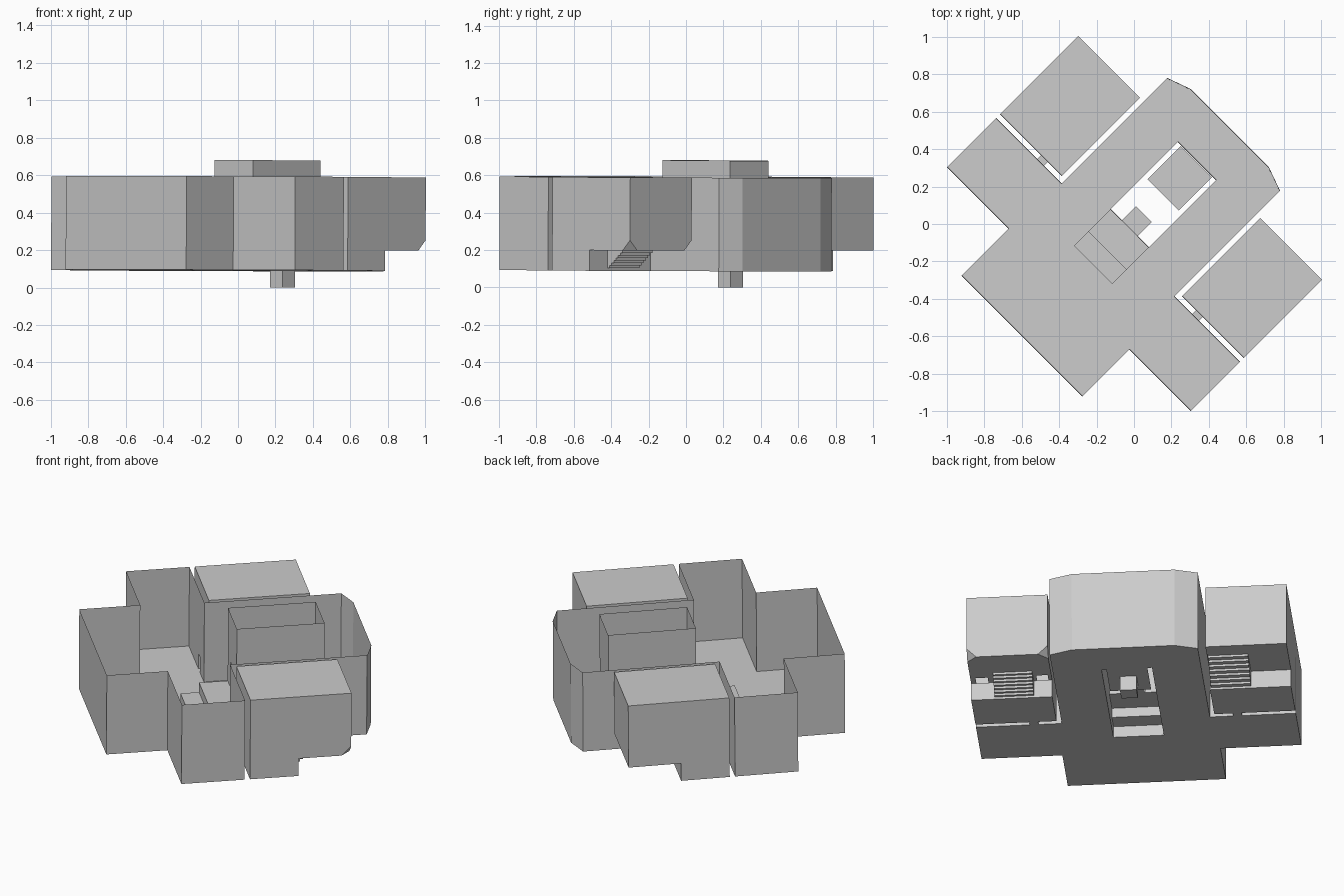
import bpy, bmesh, math
from mathutils import Matrix, Vector

cube = bpy.data.objects.get("Cube")
if cube:
    bpy.data.objects.remove(cube, do_unlink=True)

grey = bpy.data.materials.new("plain_grey")
grey.use_nodes = True
GREY = (0.6, 0.6, 0.6, 1)
grey.diffuse_color = GREY
grey.node_tree.nodes["Principled BSDF"].inputs["Base Color"].default_value = GREY

# Main levels; parts are laid out square, then the whole plan is turned
FLOOR, LANDING, ROOF, TOWER_TOP = 0.09, 0.2, 0.59, 0.68
WING_U, POD_U, POD_END, LOW_END = -0.124, -0.093, 0.495, 0.19
POD_IN, POD_OUT = 0.454, 0.92
DOOR = (0.56, 0.61, FLOOR, 0.185)
TURN = Matrix.Rotation(math.radians(45), 4, 'Z') @ Matrix.Rotation(0.006, 4, 'Y')


def face(bm, points):
    return bm.faces.new([bm.verts.new(p) for p in points])


def place(axis, pos, a, b):
    return {'u': (pos, a, b), 'v': (a, pos, b), 'z': (a, b, pos)}[axis]


def panel(bm, axis, pos, a, b, holes=()):
    """Flat sheet across one axis, with rectangular openings left out."""
    cut_a = sorted({*a, *(h[i] for h in holes for i in (0, 1))})
    cut_b = sorted({*b, *(h[i] for h in holes for i in (2, 3))})
    for a0, a1 in zip(cut_a, cut_a[1:]):
        for b0, b1 in zip(cut_b, cut_b[1:]):
            ma, mb = (a0 + a1) / 2, (b0 + b1) / 2
            if any(h[0] < ma < h[1] and h[2] < mb < h[3] for h in holes):
                continue
            face(bm, [place(axis, pos, p, q)
                      for p, q in ((a0, b0), (a1, b0), (a1, b1), (a0, b1))])


def steps(bm, profile, v0, v1, corner):
    """Folded sheet along a step profile, with a cheek on each side."""
    for (u0, z0), (u1, z1) in zip(profile, profile[1:]):
        face(bm, [(u0, v0, z0), (u1, v0, z1), (u1, v1, z1), (u0, v1, z0)])
    for v in (v0, v1):
        face(bm, [(u, v, z) for u, z in profile + [corner]])


def finish(bm, name, side=1):
    bmesh.ops.remove_doubles(bm, verts=bm.verts, dist=0.0005)
    bm.transform(TURN @ Matrix.Diagonal((1, side, 1, 1)))
    bmesh.ops.recalc_face_normals(bm, faces=bm.faces)
    mesh = bpy.data.meshes.new(name)
    bm.to_mesh(mesh)
    bm.free()
    mesh.materials.append(grey)
    obj = bpy.data.objects.new(name, mesh)
    bpy.context.collection.objects.link(obj)
    return obj


# Half outline of the open hall; the other half is mirrored
half = [(-0.847, 0.455), (-0.492, 0.455), (-0.492, 0.92), (WING_U, 0.92),
        (WING_U, 0.426), (0.673, 0.426), (0.72, 0.295)]
outline = half + [(u, -v) for u, v in reversed(half)]
TU0, TU1, TV = -0.036, 0.474, 0.145
STEP_U, MID_U = -0.31, -0.202

# Hall floor with the long well cut out
bm = bmesh.new()
well = [(STEP_U, -TV), (TU1, -TV), (TU1, TV), (STEP_U, TV)]
for loop in (outline, well):
    ring = [bm.verts.new((u, v, FLOOR)) for u, v in loop]
    for i, vert in enumerate(ring):
        bm.edges.new((vert, ring[i - 1]))
bmesh.ops.triangle_fill(bm, edges=bm.edges[:], use_beauty=True, normal=(0, 0, 1))
bmesh.ops.dissolve_limit(bm, angle_limit=0.01, verts=bm.verts, edges=bm.edges)
finish(bm, "hall_floor")

# Hall walls, with a small door in each wing
bm = bmesh.new()
for (u0, v0), (u1, v1) in zip(outline, outline[1:] + outline[:1]):
    if u0 == u1 == WING_U:
        s = 1 if v0 > 0 else -1
        d = sorted((s * DOOR[0], s * DOOR[1]))
        panel(bm, 'u', u0, (v0, v1), (FLOOR, ROOF), [(*d, *DOOR[2:])])
    else:
        face(bm, [(u0, v0, FLOOR), (u1, v1, FLOOR), (u1, v1, ROOF), (u0, v0, ROOF)])
finish(bm, "hall_walls")

# Open-topped tower around the well
bm = bmesh.new()
for v in (-TV, TV):
    panel(bm, 'v', v, (TU0, TU1), (FLOOR, TOWER_TOP))
panel(bm, 'u', TU1, (-TV, TV), (FLOOR, TOWER_TOP))
panel(bm, 'u', TU0, (-TV, TV), (0.22, TOWER_TOP), [(-0.06, 0.06, 0.22, 0.38)])
finish(bm, "tower_walls")

# Two broad steps up to the tower, and the short landing inside it
bm = bmesh.new()
profile = [(STEP_U, FLOOR), (STEP_U, 0.16), (MID_U, 0.16), (MID_U, 0.22), (TU0, 0.22)]
steps(bm, profile, -TV, TV, (TU0, FLOOR))
panel(bm, 'z', 0.22, (TU0, 0.074), (-0.06, 0.06))
finish(bm, "entry_steps")

# Lift platform on a square peg
bm = bmesh.new()
panel(bm, 'z', 0.093, (0.22, 0.47), (-0.118, 0.118))
finish(bm, "lift_platform")
bm = bmesh.new()
bmesh.ops.create_cube(bm, size=1, matrix=Matrix.Translation((0.336, 0, 0.0475))
                      @ Matrix.Diagonal((0.095, 0.095, 0.091, 1)))
finish(bm, "lift_peg")


def pod(name, side, sv0, sv1, stair_end, slots=(), clipped=False):
    """Closed side room: low floor, stairs and raised floor."""
    bm = bmesh.new()
    width, length = (POD_IN, POD_OUT), (POD_U, POD_END)
    under = [(LOW_END, POD_END, FLOOR, LANDING)]
    for v in width:
        panel(bm, 'v', v, length, (FLOOR, ROOF), under)
    panel(bm, 'u', POD_U, width, (FLOOR, ROOF), [DOOR])
    panel(bm, 'u', POD_END, width, (LANDING, ROOF))
    panel(bm, 'u', LOW_END, width, (FLOOR, LANDING), [(sv0, sv1, FLOOR, LANDING)])
    panel(bm, 'z', ROOF, length, width)
    panel(bm, 'z', FLOOR, (POD_U, LOW_END), width)
    panel(bm, 'z', LANDING, (LOW_END, POD_END), width,
          [(LOW_END, stair_end, sv0, sv1), *slots])
    bmesh.ops.remove_doubles(bm, verts=bm.verts, dist=0.0005)
    # Clipped lower corners at the far end
    if clipped:
        c = 0.055
        for v, out in ((POD_IN, -1), (POD_OUT, 1)):
            tips = [Vector((POD_END - c, v, LANDING)),
                    Vector((POD_END, v - out * c, LANDING)),
                    Vector((POD_END, v, LANDING + c))]
            geom = bm.verts[:] + bm.edges[:] + bm.faces[:]
            bmesh.ops.bisect_plane(bm, geom=geom, plane_co=tips[0],
                                   plane_no=(1, out, -1), clear_outer=True)
            face(bm, tips)
    finish(bm, name, side)

    # Stairs between the two floor levels
    bm = bmesh.new()
    n = 8
    run, rise = (stair_end - LOW_END) / n, (LANDING - FLOOR) / n
    profile = [(LOW_END, FLOOR)]
    for i in range(n):
        profile += [(LOW_END + i * run, FLOOR + (i + 1) * rise),
                    (LOW_END + (i + 1) * run, FLOOR + (i + 1) * rise)]
    steps(bm, profile, sv0, sv1, (LOW_END, LANDING))
    finish(bm, name + "_stairs", side)

    # Short passage across the gap to the wing
    bm = bmesh.new()
    gap = (WING_U, POD_U)
    for z in DOOR[2:]:
        panel(bm, 'z', z, gap, DOOR[:2])
    for v in DOOR[:2]:
        panel(bm, 'v', v, gap, DOOR[2:])
    finish(bm, name + "_passage", side)


pod("left_pod", -1, 0.56, 0.785, 0.32,
    [(LOW_END, 0.25, 0.475, 0.54), (LOW_END, 0.25, 0.82, 0.89)], clipped=True)
pod("right_pod", 1, 0.46, 0.69, 0.42)
